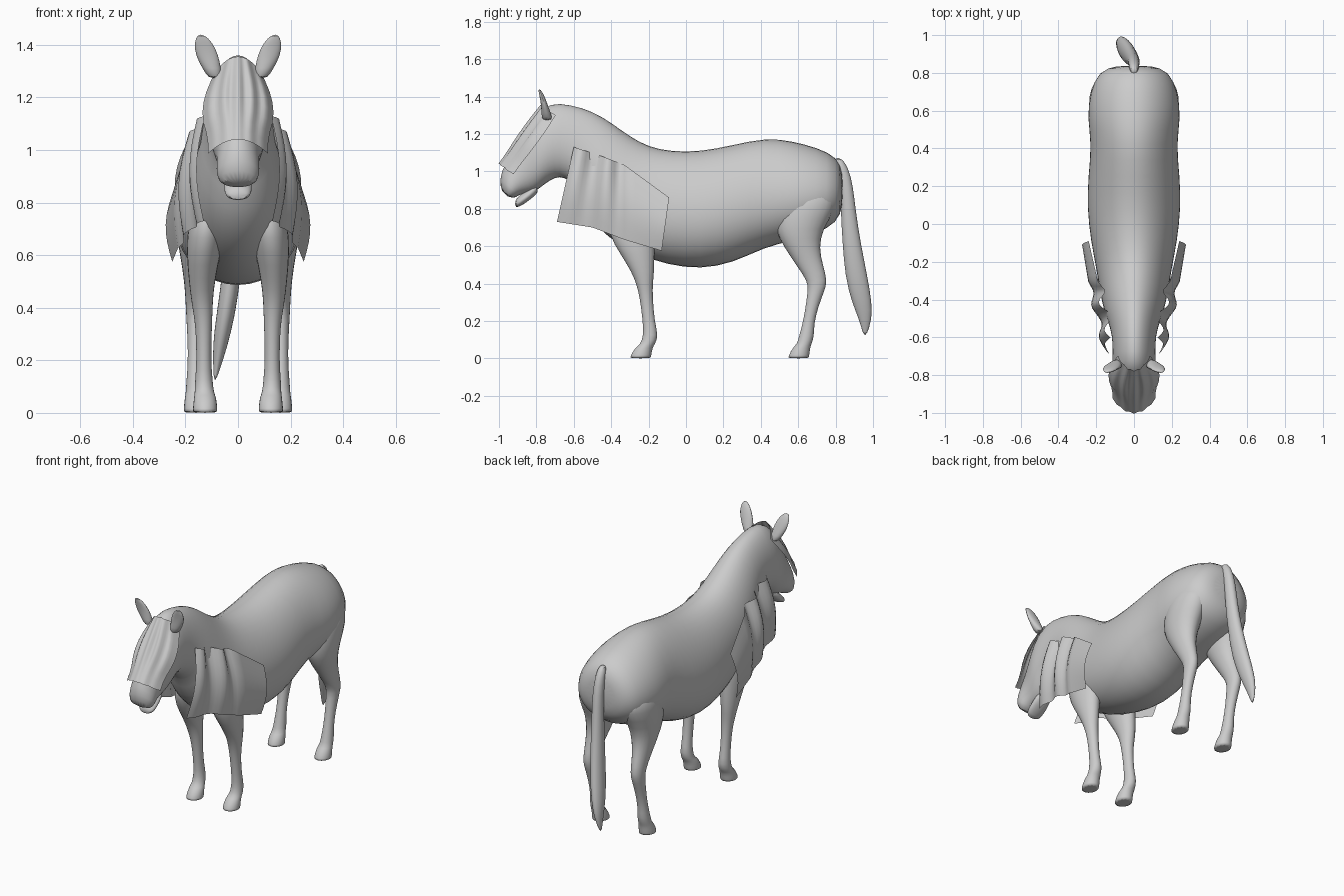
import bpy
import bmesh
import math
from mathutils import Vector

if "Cube" in bpy.data.objects:
    bpy.data.objects.remove(bpy.data.objects["Cube"], do_unlink=True)

COAT = (0.6, 0.6, 0.6, 1.0)
coat = bpy.data.materials.new("plain grey")
coat.use_nodes = True
coat.diffuse_color = COAT
coat.node_tree.nodes["Principled BSDF"].inputs["Base Color"].default_value = COAT


def finish(name, bm, mirror=False, subdivide=True, angle=60):
    """Turn a bmesh into a shaded object with the usual modifiers."""
    bmesh.ops.recalc_face_normals(bm, faces=bm.faces)
    mesh = bpy.data.meshes.new(name)
    bm.to_mesh(mesh)
    bm.free()
    mesh.materials.append(coat)
    obj = bpy.data.objects.new(name, mesh)
    bpy.context.collection.objects.link(obj)
    if mirror:
        obj.modifiers.new("Mirror", "MIRROR").use_clip = False
    if subdivide:
        smooth = obj.modifiers.new("Subdivision", "SUBSURF")
        smooth.levels = smooth.render_levels = 1
    bpy.ops.object.select_all(action="DESELECT")
    obj.select_set(True)
    bpy.context.view_layer.objects.active = obj
    bpy.ops.object.shade_smooth_by_angle(angle=math.radians(angle))
    return obj


def loft(name, rings, **options):
    """Skin a closed tube through rings of points."""
    bm = bmesh.new()
    loops = [[bm.verts.new(p) for p in ring] for ring in rings]
    count = len(loops[0])
    for a, b in zip(loops, loops[1:]):
        for i in range(count):
            j = (i + 1) % count
            bm.faces.new((a[i], a[j], b[j], b[i]))
    bm.faces.new(loops[0])
    bm.faces.new(loops[-1])
    return finish(name, bm, **options)


def upright_ring(top_y, top_z, low_y, low_z, width, count=20):
    """Cross-section spanned between a topline and an underline point."""
    top, low = Vector((0, top_y, top_z)), Vector((0, low_y, low_z))
    middle, up = (top + low) / 2, (top - low) / 2
    ring = []
    for i in range(count):
        a = math.tau * i / count
        side = math.sin(a) * (1 - 0.13 * math.cos(a))
        ring.append(middle + up * math.cos(a) + Vector((width * side, 0, 0)))
    return ring


def flat_ring(x, y, z, rx, ry, count=12):
    """Level elliptical cross-section."""
    turn = math.tau / count
    return [Vector((x + rx * math.cos(i * turn), y + ry * math.sin(i * turn), z))
            for i in range(count)]


def sheet(name, point, columns, rows, **options):
    """Open grid from a function of u and v, both running zero to one."""
    bm = bmesh.new()
    grid = [[bm.verts.new(point(i / columns, j / rows)) for i in range(columns + 1)]
            for j in range(rows + 1)]
    for a, b in zip(grid, grid[1:]):
        for i in range(columns):
            bm.faces.new((a[i], a[i + 1], b[i + 1], b[i]))
    return finish(name, bm, subdivide=False, **options)


def along(points, t):
    """Point at fraction t of an evenly parametrised polyline."""
    s = t * (len(points) - 1)
    i = min(int(s), len(points) - 2)
    return Vector(points[i]).lerp(Vector(points[i + 1]), s - i)


# Trunk, neck and head: topline y z, underline y z, half width
trunk = [
    (.84, .99, .84, .82, .09), (.81, 1.08, .81, .72, .19),
    (.7, 1.13, .69, .66, .235), (.57, 1.165, .55, .62, .25),
    (.43, 1.185, .42, .59, .225), (.25, 1.145, .25, .505, .245),
    (.08, 1.11, .08, .472, .25), (-.08, 1.11, -.1, .495, .23),
    (-.2, 1.135, -.27, .555, .2), (-.3, 1.19, -.42, .64, .18),
    (-.4, 1.265, -.54, .77, .155), (-.5, 1.325, -.58, .91, .125),
    (-.62, 1.36, -.65, .97, .112), (-.73, 1.37, -.7, .965, .115),
    (-.805, 1.305, -.75, .935, .115), (-.86, 1.22, -.79, .9, .1),
    (-.92, 1.12, -.83, .885, .083), (-.97, 1.04, -.865, .88, .08),
    (-1, .96, -.89, .875, .084), (-.985, .88, -.925, .85, .065),
]
loft("body_and_head", [upright_ring(*row) for row in trunk])

# Lower jaw, parted slightly from the muzzle
jaw = [(-.8, .96, -.78, .89, .05), (-.85, .9, -.83, .85, .055),
       (-.89, .875, -.885, .81, .055), (-.915, .845, -.915, .805, .04)]
loft("lower_jaw", [upright_ring(*row, count=12) for row in jaw])

# Legs: x, y, z, half width, half depth
front_leg = [
    (.11, -.3, .8, .07, .13), (.125, -.29, .66, .075, .13), (.135, -.26, .56, .06, .095),
    (.138, -.23, .46, .046, .062), (.135, -.222, .4, .04, .046),
    (.13, -.213, .33, .032, .036), (.13, -.2, .2, .028, .032),
    (.13, -.187, .12, .035, .042), (.128, -.205, .075, .038, .04),
    (.125, -.225, .06, .044, .048), (.125, -.243, .01, .049, .058), (.125, -.243, 0, .049, .058),
]
hind_leg = [
    (.13, .66, .92, .1, .15), (.145, .645, .8, .1, .165), (.15, .6, .69, .09, .135),
    (.155, .62, .59, .066, .095), (.16, .66, .5, .046, .075),
    (.162, .705, .41, .038, .054), (.162, .695, .36, .036, .046),
    (.162, .672, .27, .03, .034), (.162, .653, .18, .03, .032),
    (.162, .645, .12, .036, .042), (.162, .632, .075, .038, .04),
    (.16, .618, .06, .044, .048), (.16, .602, .01, .049, .058), (.16, .602, 0, .049, .058),
]
loft("front_legs", [flat_ring(*row) for row in front_leg], mirror=True)
loft("hind_legs", [flat_ring(*row) for row in hind_leg], mirror=True)

# Tail swept back and to one side
tail = [
    (0, .81, 1.075, .02, .02), (0, .835, 1.02, .028, .035), (0, .86, .92, .032, .035),
    (-.005, .868, .78, .034, .042), (-.015, .885, .62, .036, .05),
    (-.035, .91, .44, .038, .062), (-.06, .94, .3, .034, .056),
    (-.075, .96, .21, .022, .036), (-.088, .957, .12, .004, .008),
]
loft("tail", [flat_ring(*row) for row in tail])

# Ears, cupped and leaning outward
ear = [
    (.085, -.74, 1.27, .028, .03), (.1, -.748, 1.31, .036, .026),
    (.118, -.758, 1.36, .046, .018), (.132, -.772, 1.41, .036, .013),
    (.142, -.785, 1.44, .012, .006),
]
loft("ears", [flat_ring(*row) for row in ear], mirror=True)


# Forelock hanging over the face in strands
def forelock_point(u, v):
    s = 2 * u - 1
    strand = math.cos(5 * math.pi * s) * math.sin(math.pi * min(v + .1, .9))
    x = s * (.085 + .05 * math.sin(math.pi * min(v, .8)))
    y = -.775 - .225 * v + .075 * s * s - .01 * strand
    z = 1.355 - .315 * v - .055 * s * s
    return Vector((x, y, z))


sheet("forelock", forelock_point, 30, 8)

# Mane cloth draped over each side of the neck and shoulder
UPPER = [(.125, -.6, 1.13), (.15, -.46, 1.085), (.185, -.33, 1.035), (.24, -.09, .86)]
LOWER = [(.13, -.69, .73), (.18, -.5, .7), (.225, -.33, .635), (.25, -.13, .575)]


def mane_point(u, v):
    p = along(UPPER, u).lerp(along(LOWER, u), v)
    fold = math.sin(4 * math.pi * min(u / .7, 1)) * (1 - .6 * v)
    p.x += .025 * fold + .03 * math.sin(math.pi * v)
    return p


sheet("side_manes", mane_point, 24, 8, mirror=True)
